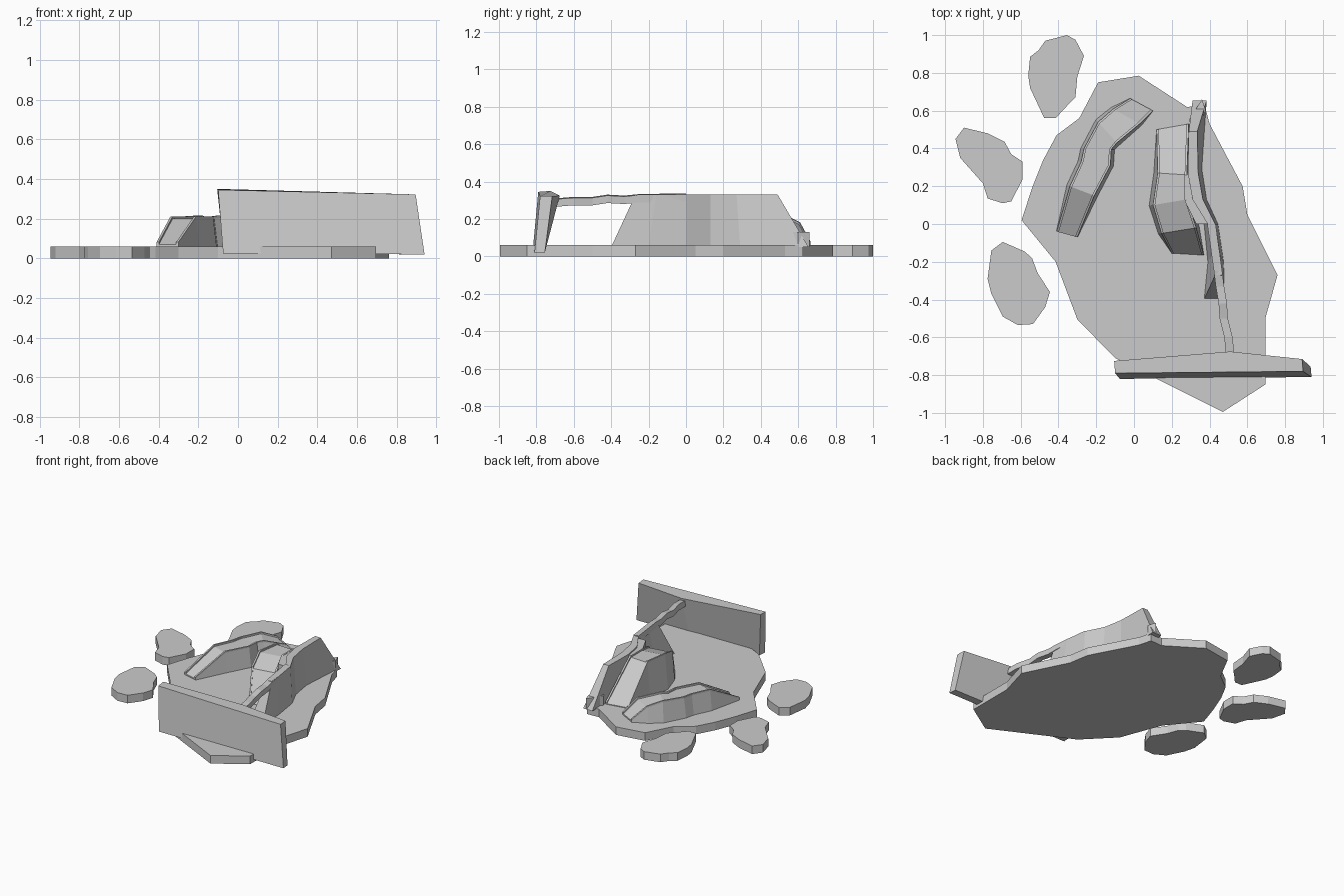
import bpy, bmesh
from mathutils import Vector


def make(name, rings, loop=False):
    """Skin a list of equal-length closed rings and cap both ends."""
    bm = bmesh.new()
    vs = [[bm.verts.new(p) for p in r] for r in rings]
    n = len(rings[0])
    for a, b in zip(vs, vs[1:]):
        for i in range(n):
            j = (i + 1) % n
            bm.faces.new((a[i], a[j], b[j], b[i]))
    bm.faces.new(vs[0][::-1])
    bm.faces.new(vs[-1])
    bmesh.ops.recalc_face_normals(bm, faces=bm.faces)
    me = bpy.data.meshes.new(name)
    bm.to_mesh(me)
    bm.free()
    ob = bpy.data.objects.new(name, me)
    bpy.context.collection.objects.link(ob)
    return ob


def slab(name, outline, h=0.06):
    make(name, [[(x, y, z) for x, y in outline] for z in (0, h)])


def causeway(name, stations, flare, base=0.05, rim=0.012):
    """Embankment from stations (lx, ly, rx, ry, z), with a thin rim on each side."""
    body, rims = [], ([], [])
    for lx, ly, rx, ry, z in stations:
        l, r = Vector((lx, ly, z)), Vector((rx, ry, z))
        side = (l - r).normalized()
        out = side * flare * (z - base) / 0.25
        lb, rb = l + out, r - out
        lb.z = rb.z = base
        body.append([lb, l, r, rb])
        up = Vector((0, 0, rim))
        for k, (p, s) in enumerate(((l, -side), (r, side))):
            q = p + s * rim
            rims[k].append([p - up, p + up, q + up, q - up])
    make(name, body)
    for k, word in enumerate(("left", "right")):
        make(f"{name}_{word}_rim", rims[k])


# Ground plates
slab("main_plate", [
    (-.595, .02), (-.54, .19), (-.48, .34), (-.41, .47), (-.29, .56), (-.19, .75),
    (.025, .785), (.28, .62), (.375, .625), (.40, .53), (.575, .20), (.60, .05),
    (.76, -.27), (.695, -.50), (.695, -.85), (.47, -.995), (.12, -.82), (-.10, -.71),
    (-.30, -.505), (-.415, -.20)])
slab("islet_back", [
    (-.55, .885), (-.505, .92), (-.47, .97), (-.355, 1.0), (-.31, .975), (-.265, .89),
    (-.30, .78), (-.31, .67), (-.35, .63), (-.415, .56), (-.475, .56), (-.55, .72),
    (-.56, .785)])
slab("islet_middle", [
    (-.945, .45), (-.90, .51), (-.775, .48), (-.685, .435), (-.65, .37), (-.59, .33),
    (-.59, .235), (-.65, .12), (-.695, .11), (-.775, .135), (-.80, .215), (-.92, .35)])
slab("islet_front", [
    (-.755, -.14), (-.695, -.095), (-.58, -.145), (-.54, -.18), (-.51, -.26), (-.445, -.36),
    (-.47, -.44), (-.535, -.53), (-.615, -.535), (-.695, -.49), (-.755, -.37), (-.775, -.29)])

# Curved low embankment on the left
causeway("curved_ramp", [
    (-.41, -.04, -.30, -.07, .07), (-.34, .20, -.21, .15, .20), (-.28, .33, -.125, .31, .20),
    (-.265, .40, -.12, .395, .20), (-.19, .54, -.09, .43, .205), (-.11, .61, .03, .53, .17),
    (-.02, .665, .10, .60, .07)], .03)

# Higher ramp in the middle
causeway("centre_ramp", [
    (.20, -.155, .37, -.165, .065), (.145, -.05, .33, -.02, .26), (.10, .10, .28, .13, .31),
    (.125, .27, .28, .26, .31), (.12, .50, .29, .53, .065)], .02)

# Saddle joining the ramp to the tall ridge
make("saddle", [
    [(x, y, z) for x, y, z in ((a, b, .05), (a, b, .32), (c, d, .32), (c, d, .05))]
    for a, b, c, d in ((.27, .26, .31, .27), (.27, .12, .345, .12), (.33, .0, .41, .0))])

# Tall narrow ridge: (base left x, top left x, top right x, base right x, top y, base y)
ridge = [(.31, .29, .335, .385, .49, .655), (.28, .285, .34, .36, .27, .29),
         (.33, .31, .365, .385, .13, .13), (.37, .39, .43, .445, .0, .0),
         (.39, .42, .455, .475, -.16, -.20), (.37, .43, .465, .48, -.27, -.40)]
make("ridge_wall", [[(bl, yb, .05), (tl, yt, .33), (tr, yt, .33), (br, yb, .05)]
                    for bl, tl, tr, br, yt, yb in ridge])

# Small stones along the ridge end
make("ridge_foot", [[(.29, .55, z), (.36, .66, z), (.38, .60, z), (.33, .48, z)]
                    for z in (.05, .13)])

# Thin bridge from ridge to the upright slab
bridge = [(.41, .0, .337), (.445, -.25, .333), (.455, -.33, .325), (.47, -.42, .33),
          (.475, -.50, .318), (.50, -.60, .318), (.51, -.70, .31)]
make("bridge", [[(x - .022, y, z - .045), (x - .022, y, z), (x + .022, y, z - .005),
                 (x + .022, y, z - .045)] for x, y, z in bridge])

# Upright slab at the front, bulging at the back of its top edge
make("front_slab", [
    [(-.075, -.82, .025), (.94, -.81, .02), (.935, -.755, .02), (.50, -.755, .022), (-.07, -.76, .025)],
    [(-.10, -.79, .345), (.895, -.78, .322), (.89, -.715, .322), (.51, -.675, .325), (-.105, -.725, .35)]])
